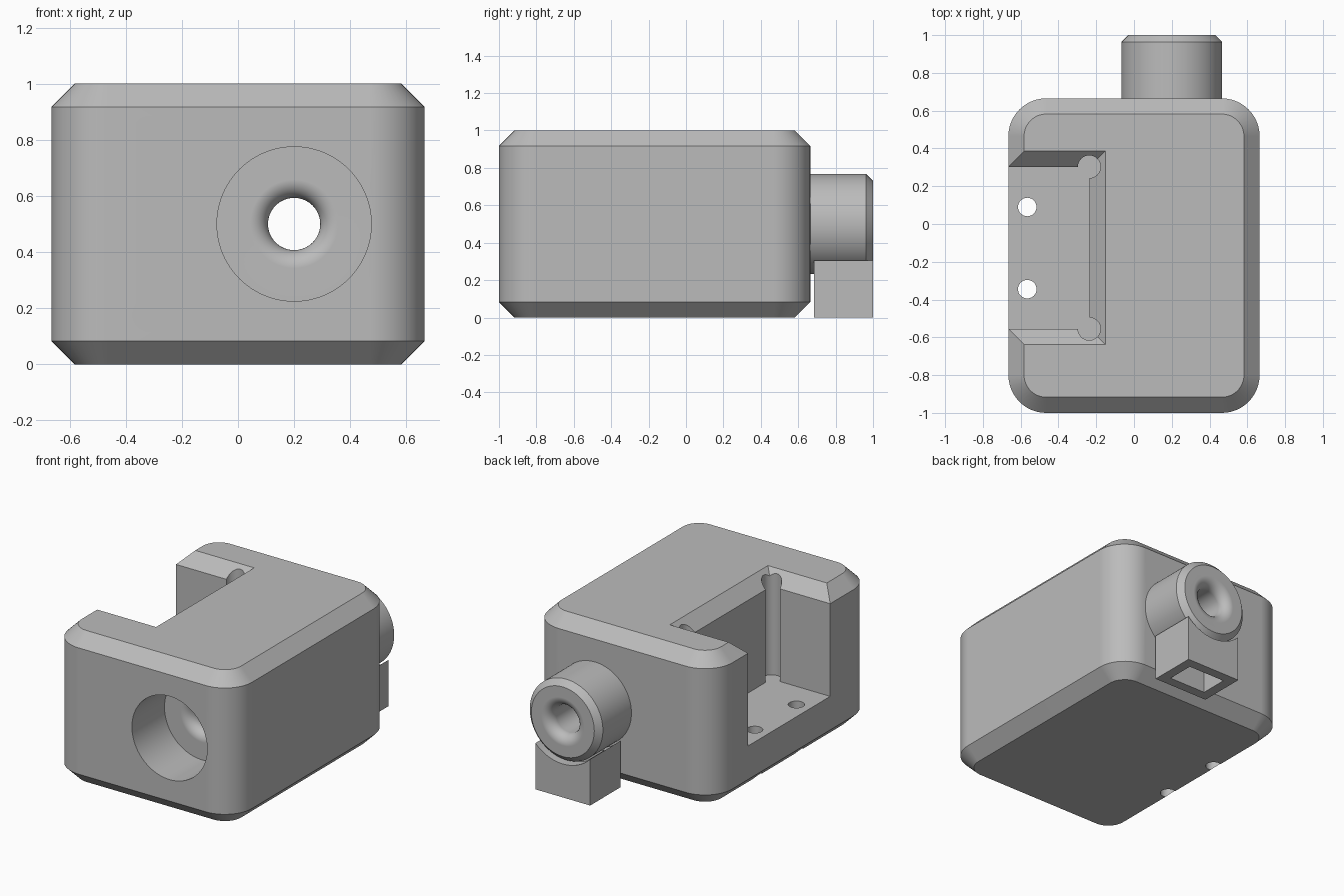
import bpy, bmesh, math
from mathutils import Matrix, Vector

cube = bpy.data.objects.get("Cube")
if cube:
    bpy.data.objects.remove(cube, do_unlink=True)

grey = bpy.data.materials.new("plain grey")
grey.use_nodes = True
colour = (0.5, 0.5, 0.5, 1)
grey.diffuse_color = colour
grey.node_tree.nodes["Principled BSDF"].inputs["Base Color"].default_value = colour

BEVEL = 0.083            # chamfer on all body and pocket rims
BORE = (0.2, 0.5)        # x, z of the bore axis


def make(name, bm):
    bmesh.ops.recalc_face_normals(bm, faces=bm.faces)
    mesh = bpy.data.meshes.new(name)
    bm.to_mesh(mesh)
    bm.free()
    obj = bpy.data.objects.new(name, mesh)
    obj.data.materials.append(grey)
    bpy.context.collection.objects.link(obj)
    return obj


def loft(name, loops):
    """Skin a stack of equal-length loops and cap both ends."""
    bm = bmesh.new()
    rings = [[bm.verts.new(p) for p in loop] for loop in loops]
    n = len(rings[0])
    for a, b in zip(rings, rings[1:]):
        for i in range(n):
            j = (i + 1) % n
            bm.faces.new((a[i], a[j], b[j], b[i]))
    bm.faces.new(rings[0][::-1])
    bm.faces.new(rings[-1])
    return make(name, bm)


def rect(x0, x1, y0, y1, z):
    return [(x0, y0, z), (x1, y0, z), (x1, y1, z), (x0, y1, z)]


def box(name, x0, x1, y0, y1, z0, z1):
    return loft(name, [rect(x0, x1, y0, y1, z) for z in (z0, z1)])


def rounded(inset, z, radius=0.2, steps=12):
    """Rounded rectangle of the body at one height."""
    r, pts = radius - inset, []
    centres = ((0.465, 0.465), (-0.465, 0.465), (-0.465, -0.8), (0.465, -0.8))
    for k, (cx, cy) in enumerate(centres):
        for i in range(steps + 1):
            a = math.pi / 2 * (k + i / steps)
            pts.append((cx + r * math.cos(a), cy + r * math.sin(a), z))
    return pts


def turned(name, profile, steps=96):
    """Revolve (radius, y) points about the bore axis."""
    loops = [[(BORE[0] + r * math.cos(math.tau * i / steps), y,
               BORE[1] + r * math.sin(math.tau * i / steps)) for i in range(steps)]
             for r, y in profile]
    return loft(name, loops)


def post(name, x, y, r, z0, z1):
    bm = bmesh.new()
    bmesh.ops.create_cone(bm, cap_ends=True, segments=48, radius1=r, radius2=r, depth=z1 - z0,
                          matrix=Matrix.Translation(Vector((x, y, (z0 + z1) / 2))))
    return make(name, bm)


def combine(target, tool, operation="DIFFERENCE"):
    mod = target.modifiers.new("combine", "BOOLEAN")
    mod.operation, mod.solver, mod.object = operation, "EXACT", tool
    bpy.context.view_layer.objects.active = target
    bpy.ops.object.modifier_apply(modifier=mod.name)
    bpy.data.objects.remove(tool, do_unlink=True)


def finish(obj):
    bpy.ops.object.select_all(action="DESELECT")
    obj.select_set(True)
    bpy.context.view_layer.objects.active = obj
    bpy.ops.object.shade_smooth_by_angle(angle=math.radians(30))
    mod = obj.modifiers.new("weighted normals", "WEIGHTED_NORMAL")
    mod.keep_sharp = True


# Chamfered, rounded body
housing = loft("housing", [rounded(BEVEL, 0), rounded(0, BEVEL),
                           rounded(0, 1 - BEVEL), rounded(BEVEL, 1)])

# Rear spigot with chamfered rim
combine(housing, turned("spigot", [(0.267, 0.5), (0.267, 0.963), (0.23, 1.0)]), "UNION")

# Front recess and bore with flared mouths
R, r, floor = 0.065, 0.093, -0.66
arc = [math.pi / 2 * i / 10 for i in range(11)]
flare = [(r + R - R * math.sin(a), R - R * math.cos(a)) for a in arc]
profile = [(0.275, -1.1), (0.275, floor)]
profile += [(q, floor + d) for q, d in flare]
profile += [(q, 1 - d) for q, d in reversed(flare)]
profile += [(r + R, 1.1)]
combine(housing, turned("bore_cutter", profile))

# Side pocket with a flared top rim
FLOOR = 0.305
wide = 2 * BEVEL
combine(housing, loft("pocket_cutter", [
    rect(-0.9, -0.235, -0.555, 0.303, FLOOR),
    rect(-0.9, -0.235, -0.555, 0.303, 1 - BEVEL),
    rect(-0.9, -0.235 + wide, -0.555 - wide, 0.303 + wide, 1 + BEVEL)]))

# Corner reliefs and screw holes in the pocket
for y in (0.303, -0.555):
    combine(housing, post("relief_cutter", -0.237, y, 0.06, FLOOR, 1.1))
for y in (0.09, -0.345):
    combine(housing, post("screw_cutter", -0.565, y, 0.049, -0.1, 0.5))
finish(housing)

# Hollow support block, saddled under the spigot
support = box("support_block", 0, 0.4, 0.685, 1.0, 0, 0.4)
combine(support, box("hollow_cutter", 0.065, 0.335, 0.75, 0.935, -0.1, 0.5))
combine(support, turned("saddle_cutter", [(0.279, 0.6), (0.279, 1.1)]))
finish(support)
